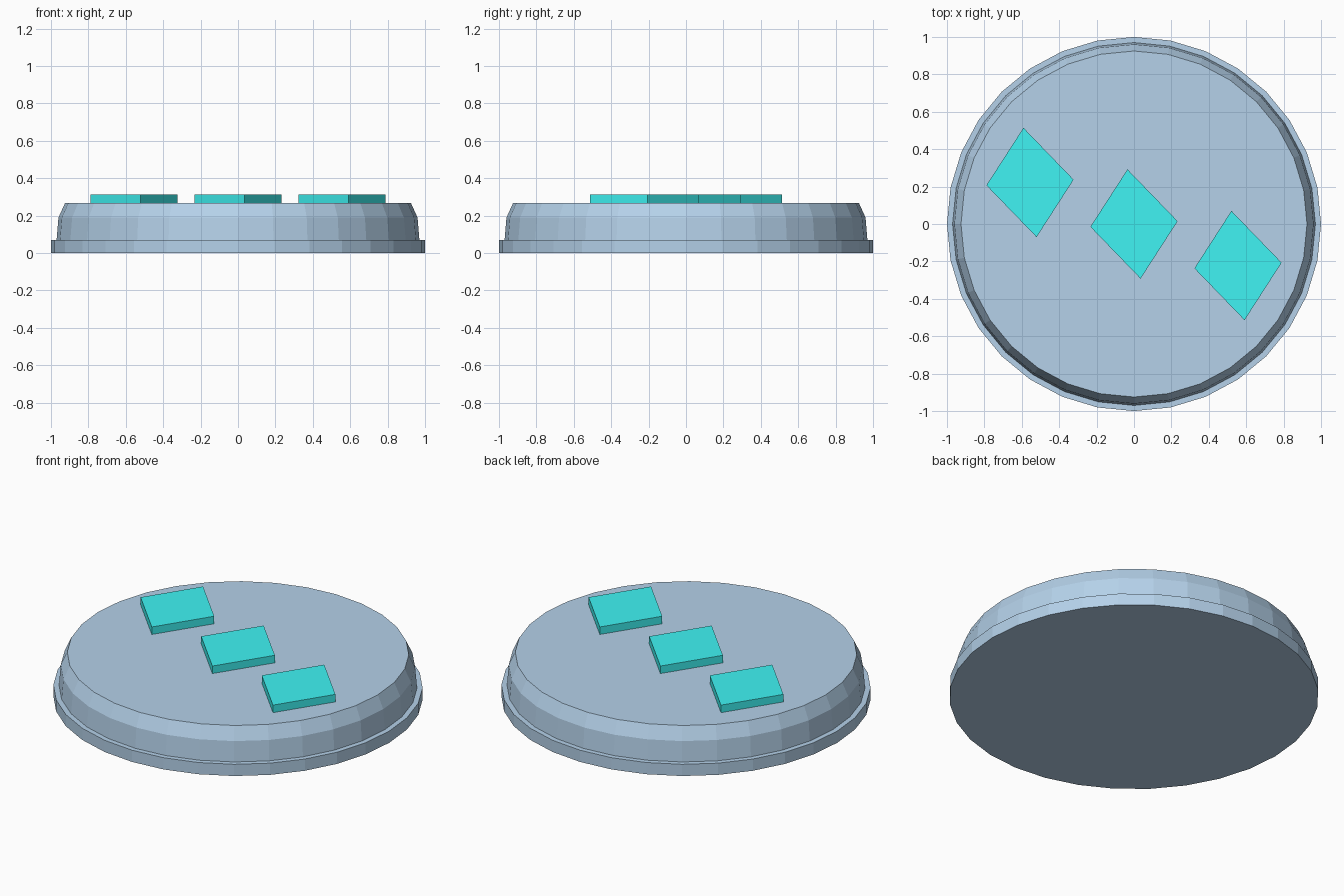
import bpy, bmesh, math

if "Cube" in bpy.data.objects:
    bpy.data.objects.remove(bpy.data.objects["Cube"])

SIDES = 32
TOP_Z = 0.267


def material(name, color):
    mat = bpy.data.materials.new(name)
    mat.diffuse_color = color
    mat.use_nodes = True
    mat.node_tree.nodes["Principled BSDF"].inputs["Base Color"].default_value = mat.diffuse_color
    return mat


def finish(bm, name, mat):
    bmesh.ops.recalc_face_normals(bm, faces=bm.faces)
    mesh = bpy.data.meshes.new(name)
    bm.to_mesh(mesh)
    bm.free()
    mesh.materials.append(mat)
    obj = bpy.data.objects.new(name, mesh)
    bpy.context.collection.objects.link(obj)
    return obj


blue = material("blue_shell", (0.46, 0.64, 0.82, 1))
cyan = material("cyan_panel", (0.05, 0.90, 0.90, 1))

# Round body: rim flange, near-vertical wall and bevelled top edge
profile = [(1.0, 0.0), (1.0, 0.07), (0.97, 0.07), (0.96, 0.19), (0.925, TOP_Z)]
bm = bmesh.new()
rings = [[bm.verts.new((r * math.cos(2 * math.pi * i / SIDES),
                        r * math.sin(2 * math.pi * i / SIDES), z))
          for i in range(SIDES)] for r, z in profile]
for low, high in zip(rings, rings[1:]):
    for i in range(SIDES):
        j = (i + 1) % SIDES
        bm.faces.new((low[i], low[j], high[j], high[i]))
bm.faces.new(rings[0][::-1])
bm.faces.new(rings[-1])
finish(bm, "round_body", blue)

# Row of three raised slanted panels
outline = [(-0.035, 0.292), (-0.233, -0.015), (0.035, -0.292), (0.233, 0.015)]
for k, name in zip((-1, 0, 1), ("left_panel", "middle_panel", "right_panel")):
    bm = bmesh.new()
    base = bm.faces.new([bm.verts.new((x, y, 0)) for x, y in outline])
    ext = bmesh.ops.extrude_face_region(bm, geom=[base], use_keep_orig=True)
    top = [v for v in ext["geom"] if isinstance(v, bmesh.types.BMVert)]
    bmesh.ops.translate(bm, verts=top, vec=(0, 0, 0.045))
    panel = finish(bm, name, cyan)
    panel.location = (0.556 * k, -0.222 * k, TOP_Z)
